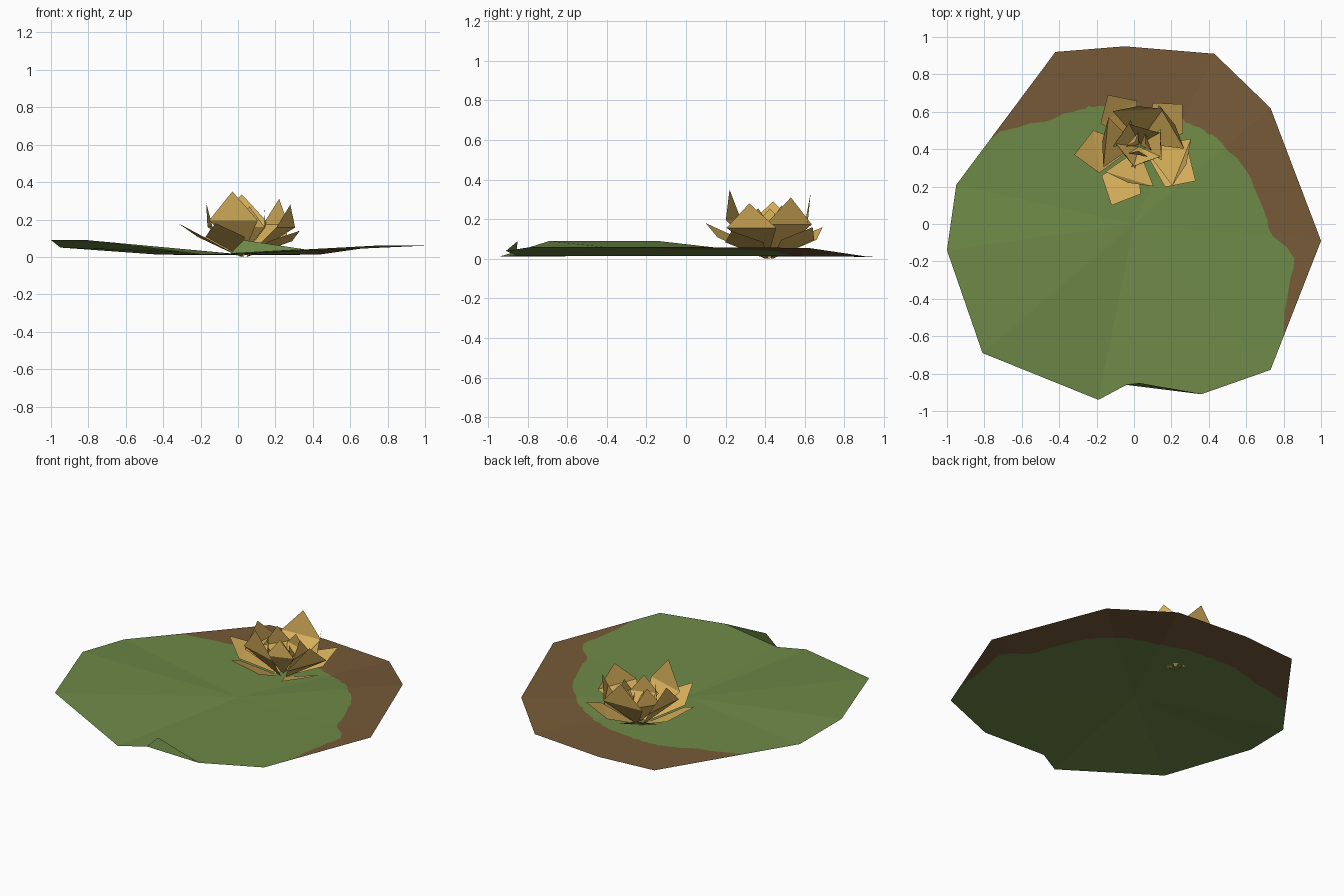
import bpy, math, random
from mathutils import Vector

if "Cube" in bpy.data.objects:
    bpy.data.objects.remove(bpy.data.objects["Cube"])

random.seed(4)


def material(name, rgb):
    m = bpy.data.materials.new(name)
    m.diffuse_color = (*rgb, 1)
    m.use_nodes = True
    m.node_tree.nodes["Principled BSDF"].inputs["Base Color"].default_value = m.diffuse_color
    return m


GREEN = material("leaf green", (0.157, 0.25, 0.063))
BROWN = material("withered brown", (0.181, 0.102, 0.039))
GOLD = material("petal gold", (0.70, 0.445, 0.107))


def add_mesh(name, verts, faces, mats, idx=None):
    me = bpy.data.meshes.new(name)
    me.from_pydata(verts, [], faces)
    for m in mats:
        me.materials.append(m)
    if idx:
        me.polygons.foreach_set("material_index", idx)
    ob = bpy.data.objects.new(name, me)
    bpy.context.collection.objects.link(ob)
    return ob


# Leaf rim, counter-clockwise from the notch
RIM = [(0.36, -0.91, 0.04), (0.73, -0.78, 0.06), (1.0, -0.09, 0.06),
       (0.73, 0.62, 0.055), (0.43, 0.91, 0.012), (-0.05, 0.95, 0.01),
       (-0.42, 0.92, 0.012), (-0.95, 0.21, 0.05), (-1.0, -0.14, 0.09),
       (-0.81, -0.69, 0.09), (-0.19, -0.94, 0.012), (-0.04, -0.86, 0.018)]
# Edge between green and withered areas
EDGE = [(0.80, -0.59), (0.81, -0.44), (0.84, -0.3), (0.86, -0.2), (0.82, -0.13),
        (0.73, -0.06), (0.71, 0.03), (0.62, 0.24), (0.48, 0.42), (0.24, 0.56),
        (0.0, 0.62), (-0.26, 0.62), (-0.46, 0.55), (-0.61, 0.52), (-0.755, 0.48)]
POLAR = [(math.atan2(y, x), math.hypot(x, y)) for x, y in EDGE]
CENTRE = Vector((0, 0, 0.015))


def green_radius(a):
    for (a0, r0), (a1, r1) in zip(POLAR, POLAR[1:]):
        if a0 <= a <= a1:
            return r0 + (r1 - r0) * (a - a0) / (a1 - a0) + random.uniform(-0.008, 0.008)
    return 9.0


# Lily pad: fan of flat facets, each spoke split where green turns to brown
verts, faces, idx = [CENTRE], [], []
STEPS = 12
spokes = []
for i, p in enumerate(RIM):
    q = RIM[(i + 1) % len(RIM)]
    for s in range(STEPS):
        out = Vector(p).lerp(Vector(q), s / STEPS)
        rad = math.hypot(out.x, out.y)
        t = min(1.0, green_radius(math.atan2(out.y, out.x)) / rad)
        verts += [CENTRE.lerp(out, t), out]
        spokes.append((len(verts) - 2, len(verts) - 1, t < 1))
for (a, a2, cut_a), (b, b2, cut_b) in zip(spokes, spokes[1:] + spokes[:1]):
    faces.append((0, a, b))
    idx.append(0)
    if cut_a or cut_b:
        faces.append((a, a2, b2, b) if cut_a and cut_b else
                     (a, a2, b2) if cut_a else (a, b2, b))
        idx.append(1)
add_mesh("lily_pad", verts, faces, [GREEN, BROWN], idx)

# Upturned flap at the front notch
add_mesh("pad_flap", [RIM[-1], RIM[0], (0.03, -0.85, 0.09)], [(0, 1, 2)], [GREEN])

# Flower
HEART = Vector((0.03, 0.42, 0))


def petal(name, tip, side_reach, half_width, side_z, base_r=0.02, base_z=0.0):
    """Kite-shaped petal, creased across its widest point."""
    tip = Vector(tip)
    d = Vector((tip.x - HEART.x, tip.y - HEART.y, 0))
    u = d.normalized()
    n = Vector((-u.y, u.x, 0))
    mid = HEART + d * side_reach + Vector((0, 0, side_z))
    base = HEART + u * base_r + Vector((0, 0, base_z))
    pts = [base, mid - n * half_width, tip, mid + n * half_width]
    add_mesh(name, pts, [(0, 1, 3), (1, 2, 3)], [GOLD])


OUTER = [(-0.14, 0.69, 0.16), (0.26, 0.64, 0.16), (0.33, 0.23, 0.14),
         (-0.12, 0.10, 0.18), (-0.32, 0.37, 0.18)]
MIDDLE = [(-0.03, 0.22, 0.35), (0.28, 0.32, 0.28), (0.22, 0.53, 0.31),
          (0.02, 0.63, 0.335), (-0.17, 0.44, 0.29)]
for i, t in enumerate(OUTER):
    petal(f"outer_petal_{i + 1}", t, 0.66, 0.115, t[2] * 0.6)
for i, t in enumerate(MIDDLE):
    petal(f"middle_petal_{i + 1}", t, 0.9, 0.135, t[2] * 0.56)
# Inner petals, nearly upright and closing over the heart
for i in range(5):
    a = math.radians(-70 + 72 * i)
    r = 0.11 if i % 2 else 0.09
    tip = (HEART.x + r * math.cos(a), HEART.y + r * math.sin(a), 0.27 - 0.015 * (i % 3))
    petal(f"inner_petal_{i + 1}", tip, 1.05, 0.085, 0.16, 0.01, 0.02)
for i in range(3):
    a = math.radians(20 + 120 * i)
    tip = (HEART.x + 0.03 * math.cos(a), HEART.y + 0.03 * math.sin(a), 0.2)
    petal(f"heart_petal_{i + 1}", tip, 1.7, 0.05, 0.12, 0.005, 0.02)
